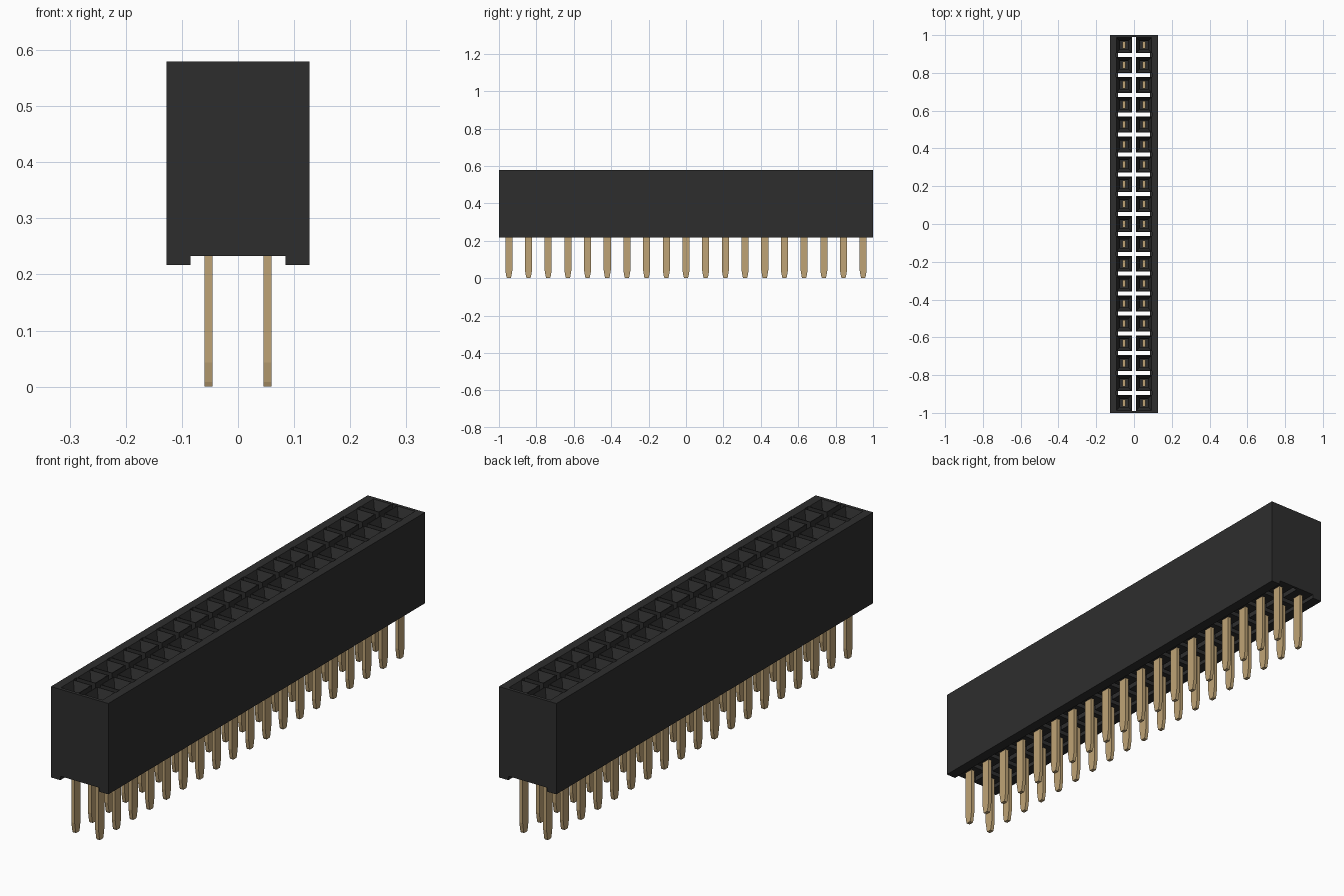
import bpy, bmesh

cube = bpy.data.objects.get("Cube")
if cube:
    bpy.data.objects.remove(cube, do_unlink=True)

ROWS = 19
PITCH = 2 / ROWS
COL_X = 0.0527           # column offset from the centre
TOP, BASE, FOOT = 0.58, 0.233, 0.217
CELL = 0.042             # half width of one socket


def material(name, rgb):
    m = bpy.data.materials.new(name)
    m.use_nodes = True
    m.diffuse_color = (*rgb, 1)
    m.node_tree.nodes["Principled BSDF"].inputs["Base Color"].default_value = (*rgb, 1)
    return m


black = material("black plastic", (0.027, 0.027, 0.027))
gold = material("gold metal", (0.52, 0.37, 0.18))


def finish(bm, name, mat):
    bmesh.ops.recalc_face_normals(bm, faces=bm.faces)
    me = bpy.data.meshes.new(name)
    bm.to_mesh(me)
    bm.free()
    me.materials.append(mat)
    ob = bpy.data.objects.new(name, me)
    bpy.context.collection.objects.link(ob)
    return ob


def loft(bm, rings):
    """Skin rectangles given as (cx, cy, half_x, half_y, z), capping both ends."""
    loops = [[bm.verts.new((cx + sx * hx, cy + sy * hy, z))
              for sx, sy in ((-1, -1), (1, -1), (1, 1), (-1, 1))]
             for cx, cy, hx, hy, z in rings]
    for a, b in zip(loops, loops[1:]):
        for i in range(4):
            j = (i + 1) % 4
            bm.faces.new((a[i], a[j], b[j], b[i]))
    bm.faces.new(loops[0])
    bm.faces.new(loops[-1])


def prism_y(bm, profile, y0, y1):
    """Extrude an x-z outline along y."""
    a = [bm.verts.new((x, y0, z)) for x, z in profile]
    b = [bm.verts.new((x, y1, z)) for x, z in profile]
    n = len(profile)
    for i in range(n):
        j = (i + 1) % n
        bm.faces.new((a[i], a[j], b[j], b[i]))
    bm.faces.new(a)
    bm.faces.new(b)


# Long side walls, each with a standoff foot along its lower edge
inner = COL_X + CELL
for side, name in ((1, "left_wall"), (-1, "right_wall")):
    bm = bmesh.new()
    outline = [(0.127, FOOT), (0.127, TOP), (inner, TOP),
               (inner, BASE), (0.085, BASE), (0.085, FOOT)]
    prism_y(bm, [(side * x, z) for x, z in outline], -1, 1)
    finish(bm, name, black)

# Thin end walls
row_end = (ROWS - 1) / 2 * PITCH + CELL
for side, name in ((-1, "front_wall"), (1, "back_wall")):
    bm = bmesh.new()
    y = side * (1 + row_end) / 2
    h = (1 - row_end) / 2
    loft(bm, [(0, y, inner, h, BASE), (0, y, inner, h, TOP)])
    finish(bm, name, black)

# Sockets with funnel mouths, and the flat pins that run up into them
sockets, pins = bmesh.new(), bmesh.new()
for r in range(ROWS):
    y = (r - (ROWS - 1) / 2) * PITCH
    for x in (-COL_X, COL_X):
        loft(sockets, [(x, y, h, h, z) for h, z in (
            (CELL, BASE), (CELL, TOP), (0.039, TOP), (0.022, 0.535), (0.022, 0.27))])
        loft(pins, [(x, y, 0.0073, w, z) for w, z in (
            (0.010, 0), (0.013, 0.008), (0.019, 0.043), (0.019, 0.45))])
finish(sockets, "sockets", black)
finish(pins, "pins", gold)
